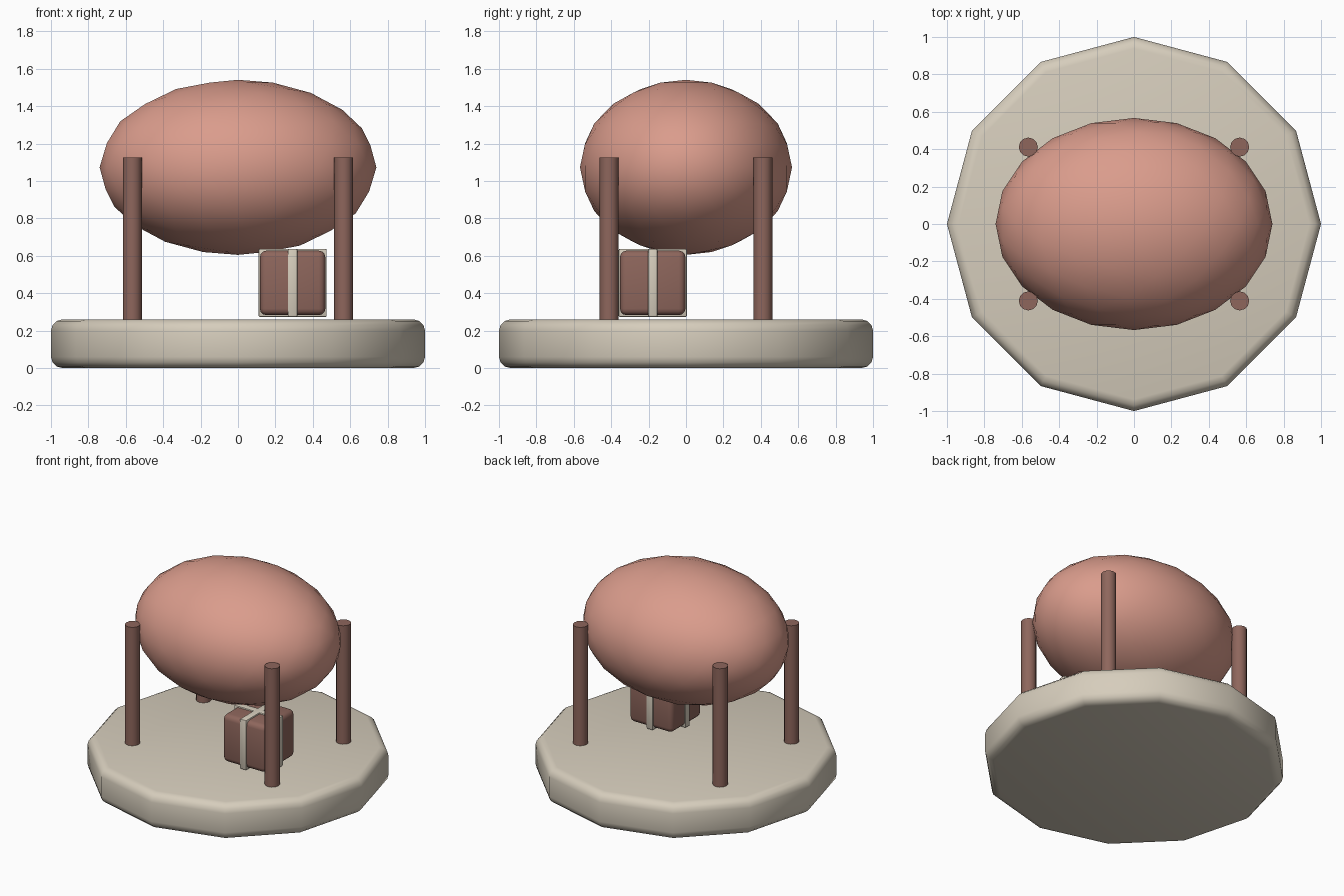
import bpy, math

if "Cube" in bpy.data.objects:
    bpy.data.objects.remove(bpy.data.objects["Cube"])


def material(name, srgb):
    mat = bpy.data.materials.new(name)
    lin = [((c / 255 + 0.055) / 1.055) ** 2.4 for c in srgb]
    mat.diffuse_color = (*lin, 1.0)
    mat.use_nodes = True
    mat.node_tree.nodes["Principled BSDF"].inputs["Base Color"].default_value = mat.diffuse_color
    return mat


cream = material("cream", (214, 205, 188))
pink = material("salmon_pink", (218, 156, 140))
brown = material("red_brown", (142, 102, 92))


def finish(name, mat, bevel=0.0, segments=2, angle=40):
    """Name, colour, bevel and smooth the active object."""
    ob = bpy.context.object
    ob.name = name
    ob.data.materials.append(mat)
    bpy.ops.object.transform_apply(location=False, rotation=True, scale=True)
    if bevel:
        mod = ob.modifiers.new("bevel", 'BEVEL')
        mod.width = bevel
        mod.segments = segments
        mod.limit_method = 'ANGLE'
        mod.angle_limit = math.radians(45)
        bpy.ops.object.modifier_apply(modifier=mod.name)
    bpy.ops.object.shade_smooth_by_angle(angle=math.radians(angle))
    return ob


def box(name, center, size, mat, bevel, segments):
    bpy.ops.mesh.primitive_cube_add(size=1, location=center)
    bpy.context.object.scale = size
    return finish(name, mat, bevel, segments)


# Twelve-sided base with rounded rims
bpy.ops.mesh.primitive_cylinder_add(vertices=12, radius=1, depth=0.26, location=(0, 0, 0.13))
finish("base", cream, bevel=0.06, segments=3)

# Large oval body
bpy.ops.mesh.primitive_ico_sphere_add(subdivisions=3, radius=1, location=(0, 0, 1.073))
bpy.context.object.scale = (0.74, 0.567, 0.468)
finish("oval_body", pink)

# Four round posts
for sx, side in ((-1, "left"), (1, "right")):
    for sy, end in ((-1, "front"), (1, "back")):
        bpy.ops.mesh.primitive_cylinder_add(vertices=12, radius=0.051, depth=0.875,
                                            location=(sx * 0.565, sy * 0.411, 0.6875))
        finish(f"{end}_{side}_post", brown)

# Gift box with crossed ribbons
center = (0.292, -0.178, 0.455)
box("gift_box", center, (0.35, 0.35, 0.345), brown, 0.035, 3)
box("ribbon_lengthwise", center, (0.052, 0.365, 0.365), cream, 0.008, 2)
box("ribbon_crosswise", center, (0.365, 0.052, 0.365), cream, 0.008, 2)
